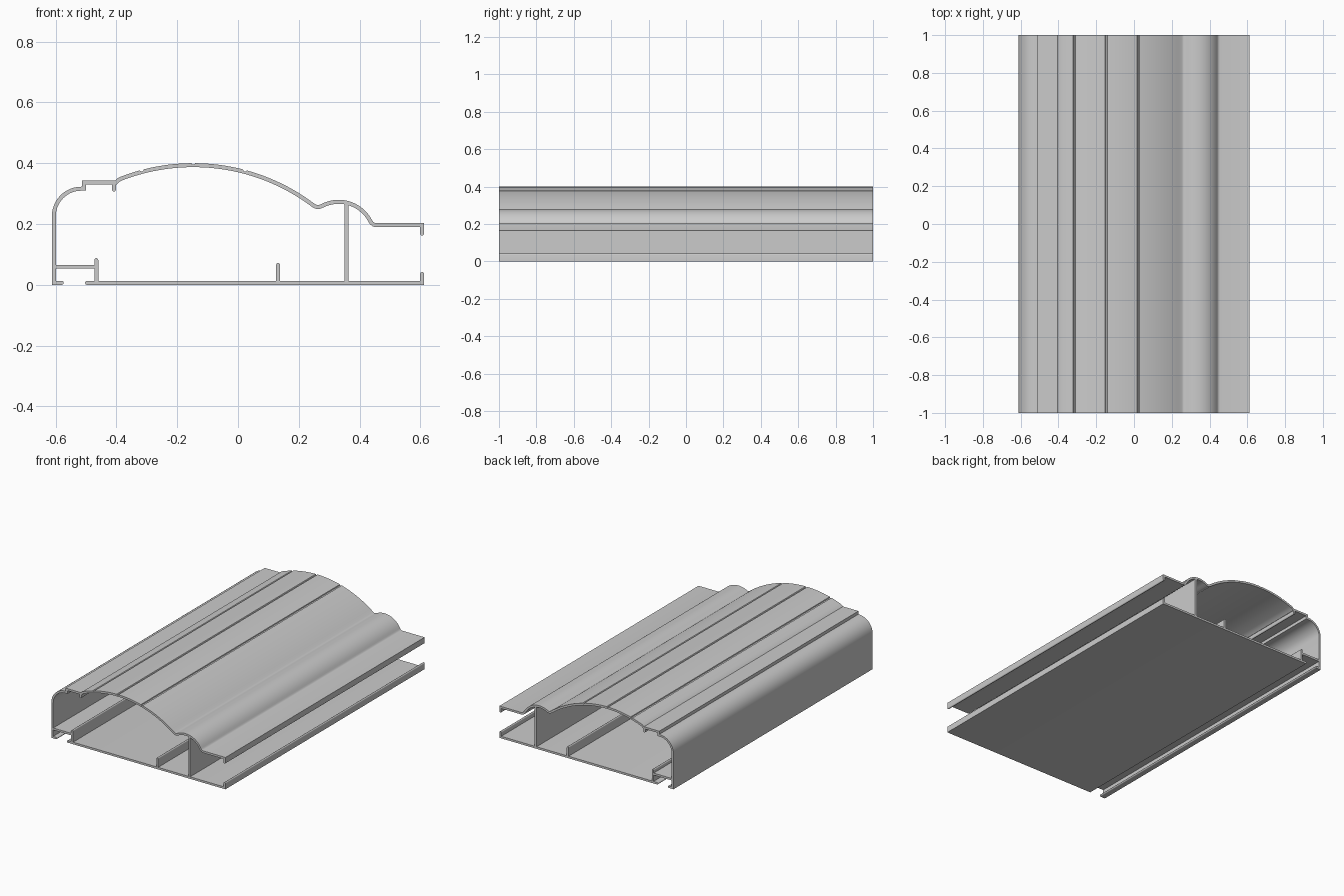
import bpy, bmesh
from math import sin, cos, radians, sqrt
from mathutils import Vector

if "Cube" in bpy.data.objects:
    bpy.data.objects.remove(bpy.data.objects["Cube"])

H = 0.0065          # half the wall thickness
L = 1.0             # half the extrusion length


def strip(name, path, round_start=False, round_end=False):
    """Thicken a centre line (x, z, groove depth) and extrude it along y."""
    pts = [Vector(p[:2]) for p in path]
    dips = [p[2] if len(p) > 2 else 0 for p in path]
    dirs = [(b - a).normalized() for a, b in zip(pts, pts[1:])]
    nrm = [Vector((d.y, -d.x)) for d in dirs]
    rails = []
    for i, p in enumerate(pts):
        a, b = nrm[max(i - 1, 0)], nrm[min(i, len(nrm) - 1)]
        m = (a + b) / (1 + a.dot(b))            # mitred offset
        rails.append((p + m * (H - dips[i]), p - m * H))

    def cap(p, d, n):
        out = []
        for ang in (0, 22, 45, 67, 85):
            c = p + d * H * (sin(radians(ang)) - 1)
            w = n * H * cos(radians(ang))
            out.append((c + w, c - w))
        return out

    if round_start:
        rails = cap(pts[0], -dirs[0], nrm[0])[::-1] + rails[1:]
    if round_end:
        rails = rails[:-1] + cap(pts[-1], dirs[-1], nrm[-1])

    bm = bmesh.new()
    rows = [[bm.verts.new((q.x, y, q.y)) for y in (-L, L) for q in r] for r in rails]
    for r, s in zip(rows, rows[1:]):
        for i, j in ((0, 1), (1, 3), (3, 2), (2, 0)):
            bm.faces.new((r[i], r[j], s[j], s[i]))
    for r in (rows[0], rows[-1]):
        bm.faces.new((r[0], r[1], r[3], r[2]))
    bmesh.ops.recalc_face_normals(bm, faces=bm.faces)
    me = bpy.data.meshes.new(name)
    bm.to_mesh(me)
    bm.free()
    ob = bpy.data.objects.new(name, me)
    bpy.context.collection.objects.link(ob)
    bpy.ops.object.select_all(action='DESELECT')
    ob.select_set(True)
    bpy.context.view_layer.objects.active = ob
    bpy.ops.object.shade_smooth_by_angle(angle=radians(30))
    return ob


def arc(cx, cz, r, a0, a1, n):
    return [(cx + r * cos(radians(a0 + (a1 - a0) * i / n)),
             cz + r * sin(radians(a0 + (a1 - a0) * i / n))) for i in range(n + 1)]


# Main crown arc, with three small grooves along the top
R, CX, TOP = 0.655, -0.147, 0.3935
grooves = (-0.315, -0.147, 0.021)
xs = {0.247 - 0.655 * i / 36: 0 for i in range(37)}
xs = {x: 0 for x in xs if all(abs(x - g) > 0.01 for g in grooves)}
for g in grooves:
    for dx, dip in ((-0.006, 0), (-0.003, 0.005), (0.003, 0.005), (0.006, 0)):
        xs[g + dx] = dip
crown = [(x, TOP - R + sqrt(R * R - (x - CX) ** 2), xs[x]) for x in sorted(xs, reverse=True)]

# Outer shell: right lip, flange, bump, valley, crown, step, corner, wall, foot
shell = [(0.6055, 0.162), (0.6055, 0.196), (0.455, 0.196), (0.446, 0.198), (0.439, 0.2035)]
shell += arc(0.331, 0.156, 0.117, 28, 113, 16)
shell += [(0.270, 0.2568), (0.262, 0.2555), (0.255, 0.2575)]
shell += crown[:-1] + [(-0.402, 0.3362), (-0.506, 0.3362), (-0.506, 0.316)]
shell += arc(-0.5155, 0.226, 0.09, 90, 180, 14)
shell += [(-0.6055, H), (-0.573, H)]
strip("outer_shell", shell, True, True)

# Base plate with its upturned lip on the right
strip("base_plate", [(-0.503, H), (0.6055, H), (0.6055, 0.042)], True, True)

# Inner web, ribs and shelf
strip("inner_web", [(0.357, 2 * H), (0.357, 0.264)])
strip("middle_rib", [(0.132, 2 * H), (0.132, 0.072)], False, True)
strip("left_rib", [(-0.466, 2 * H), (-0.466, 0.088)], False, True)
strip("left_shelf", [(-0.599, 0.0595), (-0.4725, 0.0595)])
strip("crown_hook", [(-0.408, 0.330), (-0.408, 0.307)], False, True)
